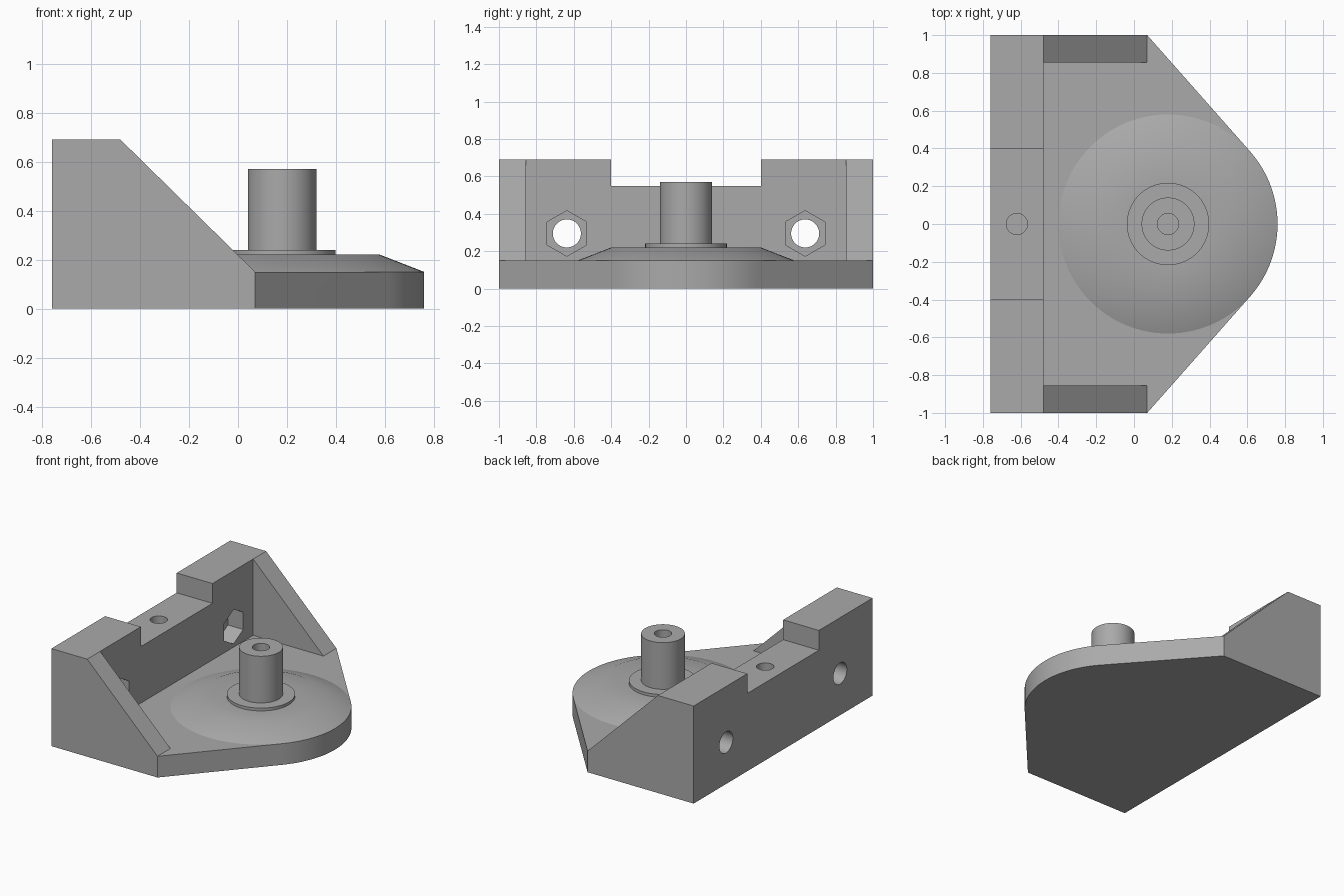
import bpy
import bmesh
from math import cos, sin, pi, radians
from mathutils import Vector

cube = bpy.data.objects.get("Cube")
if cube:
    bpy.data.objects.remove(cube, do_unlink=True)

grey = bpy.data.materials.new("plain grey")
grey.use_nodes = True
colour = (0.4, 0.4, 0.4, 1)
grey.diffuse_color = colour
grey.node_tree.nodes["Principled BSDF"].inputs["Base Color"].default_value = colour

WALL_X, SHELF_Z, TOP_Z = -0.48, 0.15, 0.69
POST_X, NOSE_R, STEPS = 0.18, 0.58, 96


def add_object(name, bm):
    bmesh.ops.recalc_face_normals(bm, faces=bm.faces)
    mesh = bpy.data.meshes.new(name)
    bm.to_mesh(mesh)
    bm.free()
    mesh.materials.append(grey)
    obj = bpy.data.objects.new(name, mesh)
    bpy.context.collection.objects.link(obj)
    return obj


def prism(name, points, direction):
    """Extrude a flat outline along a direction."""
    bm = bmesh.new()
    face = bm.faces.new([bm.verts.new(p) for p in points])
    ext = bmesh.ops.extrude_face_region(bm, geom=[face], use_keep_orig=True)
    moved = [g for g in ext["geom"] if isinstance(g, bmesh.types.BMVert)]
    bmesh.ops.translate(bm, verts=moved, vec=Vector(direction))
    return add_object(name, bm)


def box(name, x0, x1, half_y, z0, z1):
    outline = [(x0, -half_y, z0), (x1, -half_y, z0), (x1, -half_y, z1), (x0, -half_y, z1)]
    return prism(name, outline, (0, 2 * half_y, 0))


def x_bore(name, x0, x1, y, z, radius, sides):
    """Bore along x with a corner pointing up."""
    angles = [2 * pi * i / sides for i in range(sides)]
    ring = [(x0, y + radius * sin(a), z + radius * cos(a)) for a in angles]
    return prism(name, ring, (x1 - x0, 0, 0))


def carve(target, cutter):
    mod = target.modifiers.new("cut", "BOOLEAN")
    mod.operation, mod.solver, mod.object = "DIFFERENCE", "EXACT", cutter
    bpy.context.view_layer.objects.active = target
    bpy.ops.object.modifier_apply(modifier=mod.name)
    bpy.data.objects.remove(cutter, do_unlink=True)


def smooth(obj):
    bpy.ops.object.select_all(action="DESELECT")
    obj.select_set(True)
    bpy.context.view_layer.objects.active = obj
    bpy.ops.object.shade_smooth_by_angle(angle=radians(30))


# Bracket body: plan outline with a rounded nose, carved from above
arc = [2 * pi * i / STEPS for i in range(-11, 12)]
outline = [(-0.76, -1, 0), (0.07, -1, 0)]
outline += [(POST_X + NOSE_R * cos(a), NOSE_R * sin(a), 0) for a in arc]
outline += [(0.07, 1, 0), (-0.76, 1, 0)]
body = prism("bracket_body", outline, (0, 0, TOP_Z))

# Sloping gussets, the pocket between them and the notch in the wall
slope = [(WALL_X, -2, TOP_Z), (0.07, -2, SHELF_Z), (1, -2, SHELF_Z), (1, -2, 1), (WALL_X, -2, 1)]
carve(body, prism("slope_cutter", slope, (0, 4, 0)))
carve(body, box("pocket_cutter", WALL_X, 1, 0.855, SHELF_Z, 1))
carve(body, box("notch_cutter", -1, 0, 0.4, 0.55, 1))

# Bolt holes with hexagonal nut recesses, mirrored left and right
for side in (-1, 1):
    carve(body, x_bore("bolt_cutter", -1, 0, side * 0.637, 0.295, 0.075, 48))
    carve(body, x_bore("nut_cutter", -0.6, -0.3, side * 0.637, 0.295, 0.122, 6))

# Blind hole in the top of the wall
ring = [2 * pi * i / 48 for i in range(48)]
hole = [(-0.62 + 0.056 * cos(a), 0.056 * sin(a), 0.2) for a in ring]
carve(body, prism("pin_cutter", hole, (0, 0, 1)))
smooth(body)

# Turned boss: cone, collar and hollow post
profile = [(NOSE_R, SHELF_Z), (0.4, 0.22), (0.218, 0.22), (0.218, 0.24), (0.14, 0.24),
           (0.14, 0.57), (0.056, 0.57), (0.056, 0.25), (0, 0.25)]
bm = bmesh.new()
verts = [bm.verts.new((POST_X + r, 0, z)) for r, z in profile]
edges = [bm.edges.new(pair) for pair in zip(verts, verts[1:])]
bmesh.ops.spin(bm, geom=verts + edges, cent=(POST_X, 0, 0), axis=(0, 0, 1),
               angle=2 * pi, steps=STEPS, use_duplicate=False)
bmesh.ops.remove_doubles(bm, verts=bm.verts, dist=0.0001)
boss = add_object("post_and_boss", bm)
# Face the open shell outwards
if max(boss.data.polygons, key=lambda p: p.center.z).normal.z < 0:
    boss.data.flip_normals()
smooth(boss)
